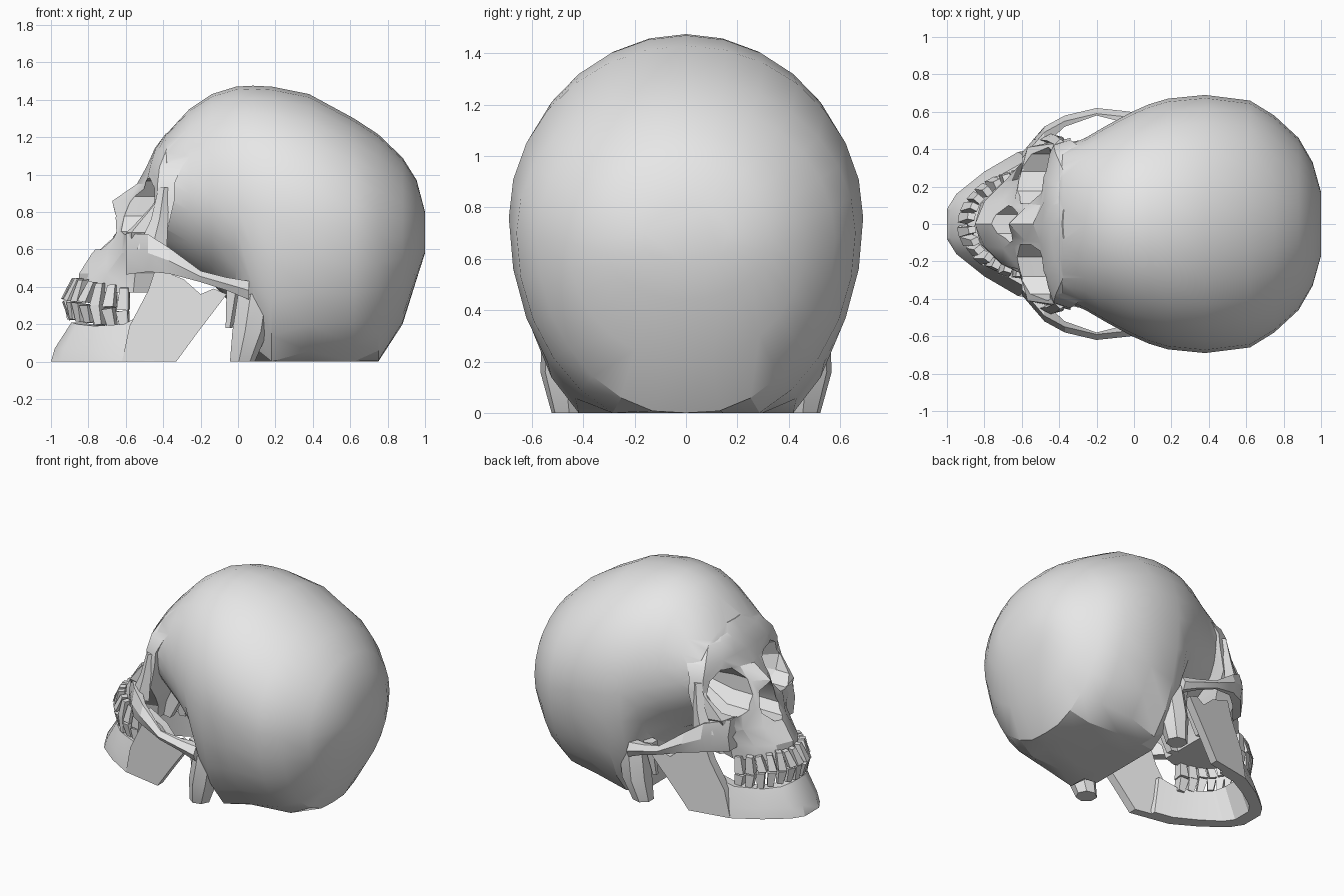
import bpy, bmesh, math, random
from mathutils import Vector, Matrix

random.seed(4)
if "Cube" in bpy.data.objects:
    bpy.data.objects.remove(bpy.data.objects["Cube"], do_unlink=True)

bone = bpy.data.materials.new("bone grey")
bone.use_nodes = True
bone.diffuse_color = (0.8, 0.8, 0.8, 1)
bone.node_tree.nodes["Principled BSDF"].inputs["Base Color"].default_value = (0.8, 0.8, 0.8, 1)


def activate(obj):
    bpy.ops.object.select_all(action="DESELECT")
    obj.select_set(True)
    bpy.context.view_layer.objects.active = obj


def finish(name, bm, mirror=False, angle=25):
    bmesh.ops.recalc_face_normals(bm, faces=bm.faces)
    mesh = bpy.data.meshes.new(name)
    bm.to_mesh(mesh)
    bm.free()
    mesh.materials.append(bone)
    obj = bpy.data.objects.new(name, mesh)
    bpy.context.collection.objects.link(obj)
    activate(obj)
    if mirror:
        mod = obj.modifiers.new("Mirror", "MIRROR")
        mod.use_axis = (False, True, False)
        bpy.ops.object.modifier_apply(modifier=mod.name)
    bpy.ops.object.shade_smooth_by_angle(angle=math.radians(angle))
    return obj


def loft(name, rings, **options):
    """Skin a list of equal rings and cap both ends."""
    bm = bmesh.new()
    rows = [[bm.verts.new(p) for p in ring] for ring in rings]
    n = len(rows[0])
    for a, b in zip(rows, rows[1:]):
        for i in range(n):
            j = (i + 1) % n
            bm.faces.new((a[i], a[j], b[j], b[i]))
    bm.faces.new(rows[0])
    bm.faces.new(rows[-1])
    return finish(name, bm, **options)


def both_sides(half):
    """Extend a half outline, starting on the middle line, to a full loop."""
    return half + [(x, -y, z) for x, y, z in reversed(half) if abs(y) > 1e-6]


def combine(target, other, operation):
    """Merge or cut with another solid, then discard that solid."""
    activate(target)
    mod = target.modifiers.new("Combine", "BOOLEAN")
    mod.operation = operation
    mod.solver = "EXACT"
    mod.object = other
    bpy.ops.object.modifier_apply(modifier=mod.name)
    bpy.data.objects.remove(other, do_unlink=True)


def circle(n):
    return [(math.cos(2 * math.pi * i / n), math.sin(2 * math.pi * i / n)) for i in range(n)]


# Braincase: x, top, bottom, half width, height of widest point; flat at the floor
sections = [
    (-0.43, 1.14, 0.70, 0.30, 1.00),
    (-0.38, 1.22, 0.56, 0.41, 0.95),
    (-0.26, 1.35, 0.48, 0.46, 0.90),
    (-0.14, 1.43, 0.42, 0.53, 0.87),
    (-0.01, 1.47, 0.28, 0.60, 0.84),
    (0.08, 1.475, -0.12, 0.64, 0.80),
    (0.18, 1.47, -0.25, 0.67, 0.78),
    (0.38, 1.43, -0.14, 0.69, 0.76),
    (0.62, 1.30, -0.08, 0.66, 0.70),
    (0.75, 1.215, -0.01, 0.58, 0.68),
    (0.88, 1.09, 0.20, 0.46, 0.66),
    (0.955, 0.97, 0.44, 0.33, 0.68),
    (1.00, 0.80, 0.58, 0.17, 0.68),
]
skull = loft("skull", [
    [(x, w * c, max(0, mid + s * (top - mid if s > 0 else mid - low))) for c, s in circle(28)]
    for x, top, low, w, mid in sections])

# Face block: height, then half outline from the middle of the front to the back
levels = [
    (0.37, -0.85, (-0.82, 0.11), (-0.72, 0.21), (-0.56, 0.27), (-0.47, 0.24)),
    (0.47, -0.85, (-0.80, 0.12), (-0.70, 0.22), (-0.55, 0.29), (-0.45, 0.26)),
    (0.58, -0.78, (-0.70, 0.13), (-0.62, 0.24), (-0.57, 0.36), (-0.40, 0.36)),
    (0.69, -0.68, (-0.64, 0.12), (-0.61, 0.25), (-0.57, 0.41), (-0.38, 0.45)),
    (0.86, -0.67, (-0.58, 0.09), (-0.51, 0.25), (-0.43, 0.43), (-0.34, 0.46)),
    (0.95, -0.54, (-0.50, 0.10), (-0.49, 0.25), (-0.43, 0.42), (-0.34, 0.45)),
    (1.04, -0.49, (-0.48, 0.12), (-0.47, 0.25), (-0.42, 0.38), (-0.30, 0.42)),
    (1.14, -0.445, (-0.44, 0.10), (-0.42, 0.20), (-0.38, 0.29), (-0.28, 0.32)),
    (1.22, -0.385, (-0.38, 0.07), (-0.345, 0.13), (-0.30, 0.19), (-0.20, 0.20)),
]
face = loft("face_bones", [
    both_sides([(front, 0, z)] + [(x, y, z) for x, y in side])
    for z, front, *side in levels])
combine(skull, face, "UNION")

# Eye sockets and nose opening
for side in (1, -1):
    socket = loft("socket_cutter", [
        [(x, side * (y + r * c), 0.83 + r * s) for c, s in circle(9)]
        for x, y, r in ((-0.95, 0.255, 0.155), (-0.45, 0.255, 0.155), (-0.20, 0.14, 0.05))])
    combine(skull, socket, "DIFFERENCE")
nose = [(0, 0.85), (0.06, 0.78), (0.10, 0.66), (0.05, 0.60)]
nose_hole = loft("nose_cutter", [
    both_sides([(x, y, z) for y, z in nose]) for x in (-1.0, -0.48)])
combine(skull, nose_hole, "DIFFERENCE")
activate(skull)
bpy.ops.object.shade_smooth_by_angle(angle=math.radians(35))

# Cheekbones and arches: outer x, y, z, half height, thickness
arch = [
    (-0.60, 0.38, 0.575, 0.11, 0.10),
    (-0.48, 0.52, 0.58, 0.10, 0.10),
    (-0.37, 0.58, 0.54, 0.07, 0.06),
    (-0.20, 0.62, 0.455, 0.03, 0.04),
    (-0.06, 0.605, 0.415, 0.035, 0.06),
    (0.06, 0.59, 0.38, 0.05, 0.10),
]
loft("cheek_arches", [
    [(x, y - 0.03, z + h), (x, y, z), (x, y - 0.02, z - h), (x, y - t, z - h), (x, y - t, z + h)]
    for x, y, z, h, t in arch], mirror=True)

# Outer eye rims, joining cheek to brow
rim = [(-0.46, 0.485, 0.60, 0.08), (-0.42, 0.475, 0.76, 0.045), (-0.395, 0.455, 0.93, 0.03)]
loft("outer_eye_rims", [
    [(x - r, y - 0.03, z), (x, y, z), (x + r, y - 0.02, z), (x, y - 0.06, z)]
    for x, y, z, r in rim], mirror=True)


# Tapered bones below the braincase: x, y, z, radius
def peg(name, stations, sides):
    loft(name, [[(x + r * c, y + r * s, z) for c, s in circle(sides)]
                for x, y, z, r in stations], mirror=True)


peg("bumps_behind_ears", [(0.09, 0.46, 0.36, 0.10), (0.06, 0.47, 0.16, 0.10), (0.02, 0.455, 0, 0.07)], 7)
peg("ear_spikes", [(-0.02, 0.44, 0.42, 0.05), (-0.05, 0.42, 0.18, 0.02)], 5)


# Flat plates: x, z outline with the outer side given by a slope in y
def plate(name, outline, base, slope, thick):
    loft(name, [[(x, base + slope * (x + 0.62) - t, z) for x, z in outline]
                for t in (0, thick)], mirror=True)


plate("palate_plates", [(-0.55, 0.38), (-0.42, 0.36), (-0.28, 0.62), (-0.5, 0.68)], 0.17, 0, 0.05)
plate("jaw_branches", [
    (-0.62, 0), (-0.33, 0), (-0.22, 0.15), (-0.06, 0.36), (-0.13, 0.39), (-0.20, 0.36),
    (-0.29, 0.44), (-0.44, 0.50), (-0.48, 0.38), (-0.58, 0.19)], 0.385, 0.19, 0.06)

# Lower jaw body: bottom x, y, top x, y, top height
jaw = [
    (-1.00, 0.08, -0.89, 0.07, 0.21),
    (-0.95, 0.16, -0.86, 0.15, 0.20),
    (-0.80, 0.28, -0.77, 0.23, 0.19),
    (-0.62, 0.385, -0.61, 0.32, 0.20),
    (-0.45, 0.418, -0.48, 0.39, 0.27),
]
rings = []
for bx, by, tx, ty, tz in jaw:
    low, mid, high = Vector((bx, by, 0)), Vector((bx + 0.02, by - 0.004, 0.07)), Vector((tx, ty, tz))
    inward = Vector((-0.45 - bx, -by, 0)).normalized()
    rings.append([low, mid, high, high + inward * 0.07, low + inward * 0.09])
mirrored = [[Vector((p.x, -p.y, p.z)) for p in ring] for ring in reversed(rings)]
loft("lower_jaw", mirrored + rings)


# Teeth, set along the curve of each jaw
def teeth(name, reach, width, top, height, drop, taper, lean):
    bm = bmesh.new()
    for side in (1, -1):
        for i in range(7):
            t = math.radians(8 + i * 12)
            back = 1 - math.cos(t)
            place = Vector((-0.55 - reach * math.cos(t), side * width * math.sin(t), top - drop * back))
            turn = math.atan2(-side * width * math.cos(t), -reach * math.sin(t))
            tall = height * random.uniform(0.85, 1.05)
            matrix = (Matrix.Translation(place) @ Matrix.Rotation(turn, 4, "Z")
                      @ Matrix.Rotation(random.uniform(-0.15, 0.15), 4, "Y")
                      @ Matrix.Rotation(random.uniform(-0.12, 0.12), 4, "X")
                      @ Matrix.Diagonal((0.052 + 0.014 * back, 0.05 + 0.03 * back, tall, 1)))
            cube = bmesh.ops.create_cube(bm, size=1)["verts"]
            for v in cube:
                if v.co.z * taper > 0:
                    v.co.x *= 0.7
                    v.co.y *= 0.8
            bmesh.ops.transform(bm, matrix=matrix, verts=cube)
            for v in cube:
                v.co.x += lean * (v.co.z - place.z) * math.cos(t)
    finish(name, bm)


teeth("upper_teeth", 0.345, 0.255, 0.39, 0.115, 0.065, 1, 0.4)
teeth("lower_teeth", 0.35, 0.26, 0.275, 0.105, 0.065, -1, -0.2)
